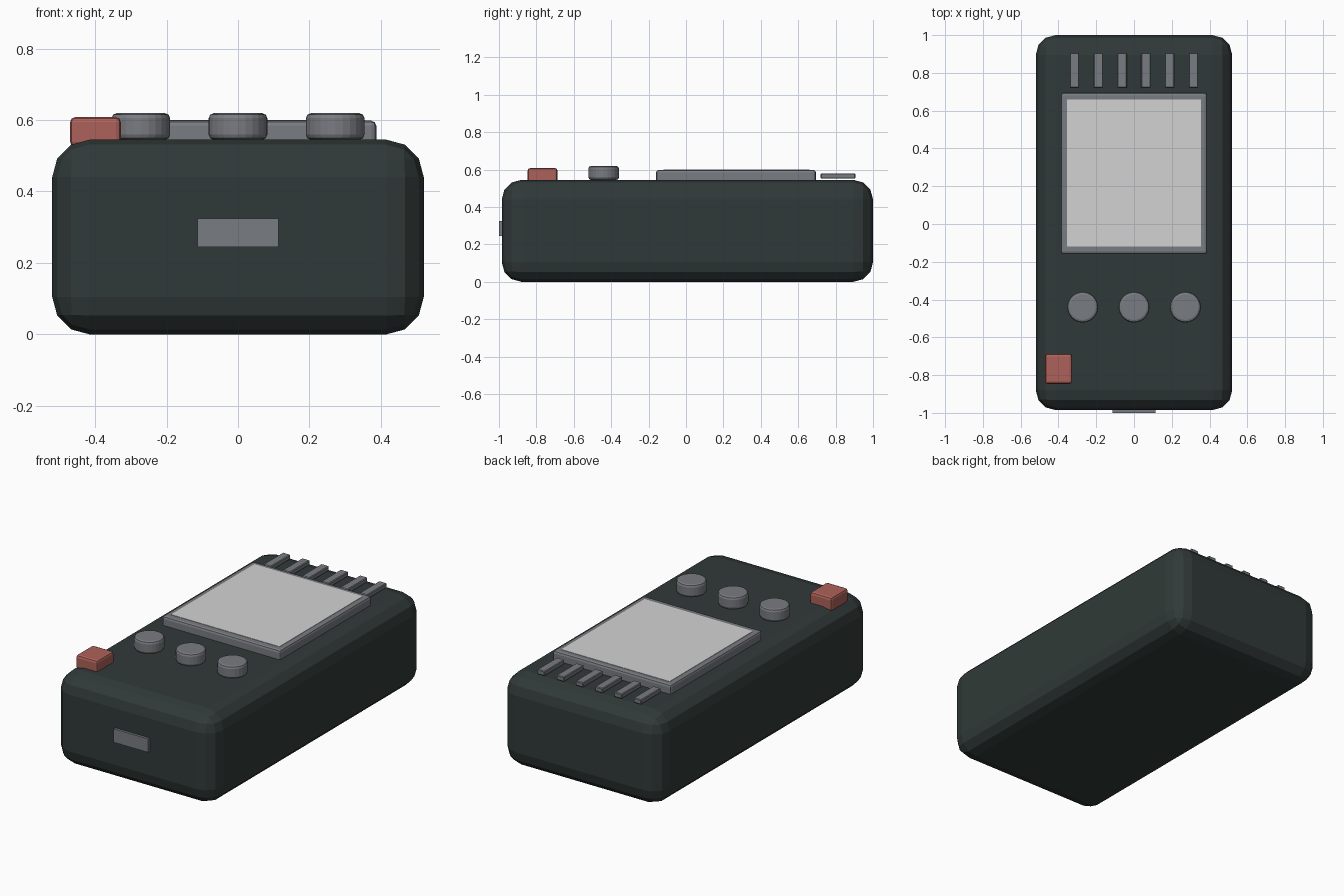
import bpy
from mathutils import Vector

default = bpy.data.objects.get("Cube")
if default:
    bpy.data.objects.remove(default, do_unlink=True)


def material(name, rgb):
    m = bpy.data.materials.new(name)
    m.use_nodes = True
    color = (*rgb, 1)
    m.diffuse_color = color
    m.node_tree.nodes["Principled BSDF"].inputs["Base Color"].default_value = color
    return m


CASE = material("dark green grey", (0.03, 0.042, 0.04))
GREY = material("mid grey", (0.19, 0.2, 0.22))
SCREEN = material("pale grey", (0.65, 0.65, 0.65))
RED = material("dull red", (0.42, 0.12, 0.1))


def finish(obj, name, mat, bevel, segments):
    obj.name = name
    obj.data.materials.append(mat)
    if bevel:
        mod = obj.modifiers.new("Rounded edges", "BEVEL")
        mod.width = bevel
        mod.segments = segments
        mod.limit_method = "ANGLE"
    return obj


def box(name, low, high, mat, bevel=0, segments=2):
    low, high = Vector(low), Vector(high)
    bpy.ops.mesh.primitive_cube_add(size=1, location=(low + high) / 2)
    obj = bpy.context.object
    for v in obj.data.vertices:
        v.co *= high - low
    return finish(obj, name, mat, bevel, segments)


# Rounded case
box("case", (-0.52, -0.985, 0), (0.52, 1, 0.545), CASE, 0.105, 3)

# Display frame and screen
box("screen_frame", (-0.387, -0.16, 0.53), (0.387, 0.695, 0.598), GREY, 0.014)
box("screen", (-0.355, -0.12, 0.594), (0.355, 0.66, 0.6), SCREEN)

# Row of knobs
for label, x in (("right", -0.272), ("middle", 0), ("left", 0.272)):
    bpy.ops.mesh.primitive_cylinder_add(
        vertices=24, radius=0.082, depth=0.074, location=(x, -0.44, 0.582))
    finish(bpy.context.object, label + "_knob", GREY, 0.014, 2)

# Red button at the front right corner
box("red_button", (-0.47, -0.847, 0.525), (-0.328, -0.687, 0.608), RED, 0.014)

# Vent bars behind the display
for i in range(6):
    x = (i - 2.5) * 0.126
    box(f"vent_bar_{i + 1}", (x - 0.025, 0.72, 0.552), (x + 0.025, 0.906, 0.58), GREY, 0.004, 1)

# Socket on the front
box("front_socket", (-0.113, -1, 0.245), (0.113, -0.97, 0.325), GREY)
